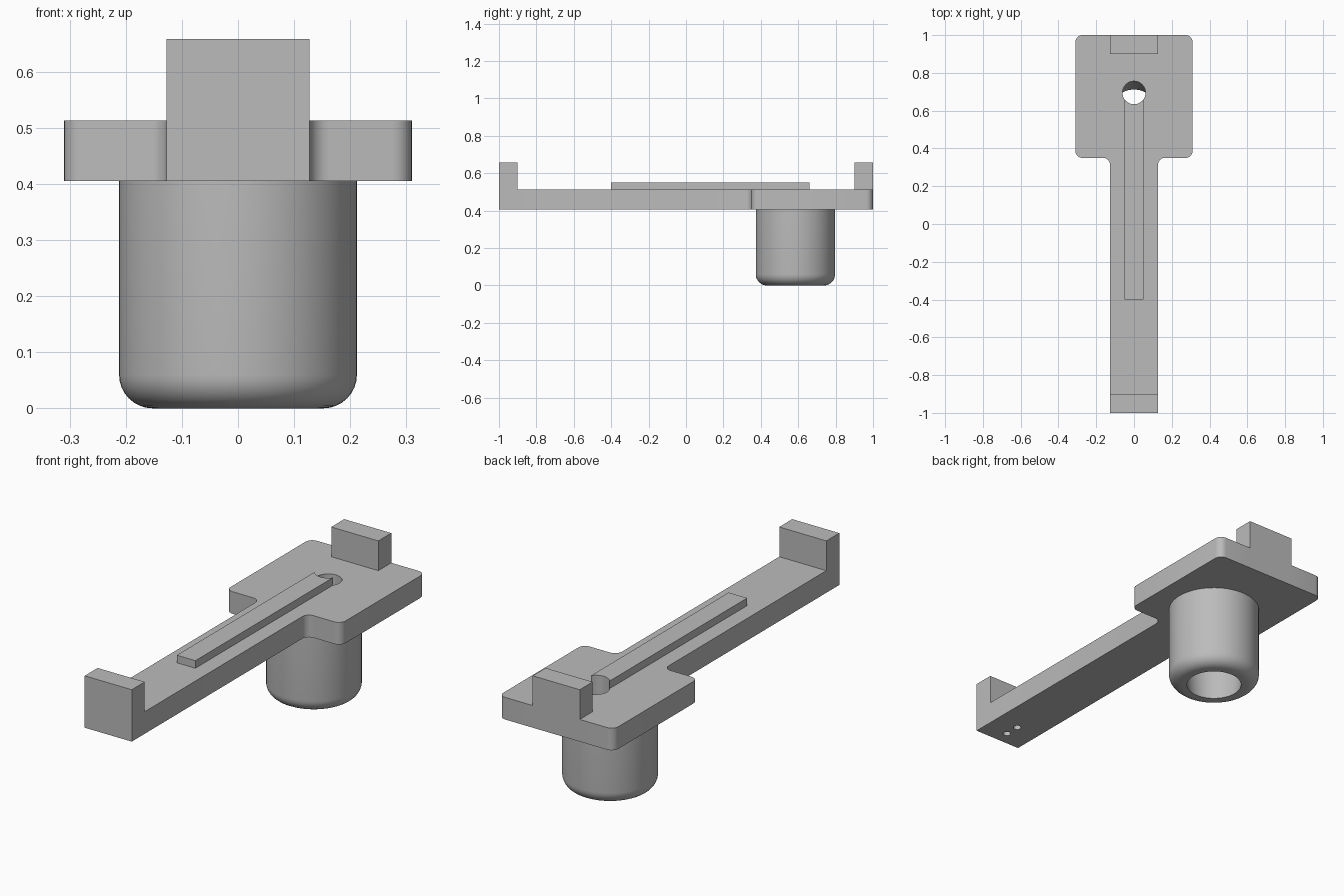
import bpy, bmesh, math
from mathutils import Vector

old = bpy.data.objects.get("Cube")
if old:
    bpy.data.objects.remove(old, do_unlink=True)

GREY = (0.5, 0.5, 0.5, 1)
mat = bpy.data.materials.new("plain grey")
mat.use_nodes = True
mat.diffuse_color = GREY
mat.node_tree.nodes["Principled BSDF"].inputs["Base Color"].default_value = GREY

ARM_W, PLATE_W = 0.127, 0.31      # half widths
BASE, TOP, TAB_TOP = 0.405, 0.513, 0.658
NECK, TAB = 0.35, 0.1


def make(name, bm):
    bmesh.ops.recalc_face_normals(bm, faces=bm.faces[:])
    mesh = bpy.data.meshes.new(name)
    bm.to_mesh(mesh)
    bm.free()
    mesh.materials.append(mat)
    ob = bpy.data.objects.new(name, mesh)
    bpy.context.collection.objects.link(ob)
    return ob


def block(name, half_w, y0, y1, z0, z1):
    bm = bmesh.new()
    bmesh.ops.create_cube(bm, size=1)
    for v in bm.verts:
        v.co = Vector((v.co.x * 2 * half_w, (y0 + y1) / 2 + v.co.y * (y1 - y0),
                       (z0 + z1) / 2 + v.co.z * (z1 - z0)))
    return make(name, bm)


def peg(name, y, radius, z0, z1, sides):
    bm = bmesh.new()
    bmesh.ops.create_cone(bm, cap_ends=True, segments=sides, radius1=radius,
                          radius2=radius, depth=z1 - z0)
    bmesh.ops.translate(bm, verts=bm.verts, vec=(0, y, (z0 + z1) / 2))
    return make(name, bm)


def combine(target, other, operation):
    mod = target.modifiers.new(operation.title(), 'BOOLEAN')
    mod.operation, mod.solver, mod.object = operation, 'EXACT', other
    bpy.context.view_layer.objects.active = target
    bpy.ops.object.modifier_apply(modifier=mod.name)
    bpy.data.objects.remove(other, do_unlink=True)


def smooth(ob):
    bpy.ops.object.select_all(action='DESELECT')
    ob.select_set(True)
    bpy.context.view_layer.objects.active = ob
    bpy.ops.object.shade_smooth_by_angle(angle=math.radians(35))


# Slotted arm widening into a plate, with rounded plate corners and neck
half = [(ARM_W, -1), (ARM_W, NECK), (PLATE_W, NECK), (PLATE_W, 1)]
outline = half + [(-x, y) for x, y in reversed(half)]
bm = bmesh.new()
face = bm.faces.new([bm.verts.new((x, y, BASE)) for x, y in outline])
walls = bmesh.ops.extrude_face_region(bm, geom=[face])
top_verts = [g for g in walls["geom"] if isinstance(g, bmesh.types.BMVert)]
bmesh.ops.translate(bm, verts=top_verts, vec=(0, 0, TOP - BASE))
upright = [e for e in bm.edges if abs(e.verts[0].co.z - e.verts[1].co.z) > 0.05
           and e.verts[0].co.y > 0]
bmesh.ops.bevel(bm, geom=upright, offset=0.036, segments=6, profile=0.5,
                affect='EDGES')
body = make("arm_and_plate", bm)

# End tabs and centre rail grow out of the arm
combine(body, block("front_tab", ARM_W, -1, TAB - 1, BASE, TAB_TOP), 'UNION')
combine(body, block("back_tab", ARM_W, 1 - TAB, 1, BASE, TAB_TOP), 'UNION')
combine(body, block("rail", 0.05, -0.4, 0.69, TOP - 0.05, 0.55), 'UNION')

# Through hole at the rail end, and two small blind holes under the front tab
combine(body, peg("hole_cutter", 0.695, 0.061, 0.3, 0.7, 48), 'DIFFERENCE')
for y in (-0.93, -0.855):
    combine(body, peg("pin_cutter", y, 0.018, 0.3, BASE + 0.08, 24), 'DIFFERENCE')
smooth(body)

# Hollow socket under the plate: tapered bore, rounded bottom rim
R, FILLET = 0.212, 0.06
profile = [(0.17, BASE), (0.127, 0)]
for i in range(9):
    a = math.pi / 2 * i / 8
    profile.append((R - FILLET + FILLET * math.sin(a), FILLET - FILLET * math.cos(a)))
profile.append((R, BASE))
bm = bmesh.new()
verts = [bm.verts.new((r, 0, z)) for r, z in profile]
edges = [bm.edges.new(pair) for pair in zip(verts, verts[1:] + verts[:1])]
bmesh.ops.spin(bm, geom=verts + edges, cent=(0, 0, 0), axis=(0, 0, 1),
               angle=math.tau, steps=64, use_merge=True)
bmesh.ops.remove_doubles(bm, verts=bm.verts[:], dist=0.0001)
bmesh.ops.translate(bm, verts=bm.verts, vec=(0, 0.585, 0))
socket = make("socket", bm)
smooth(socket)
